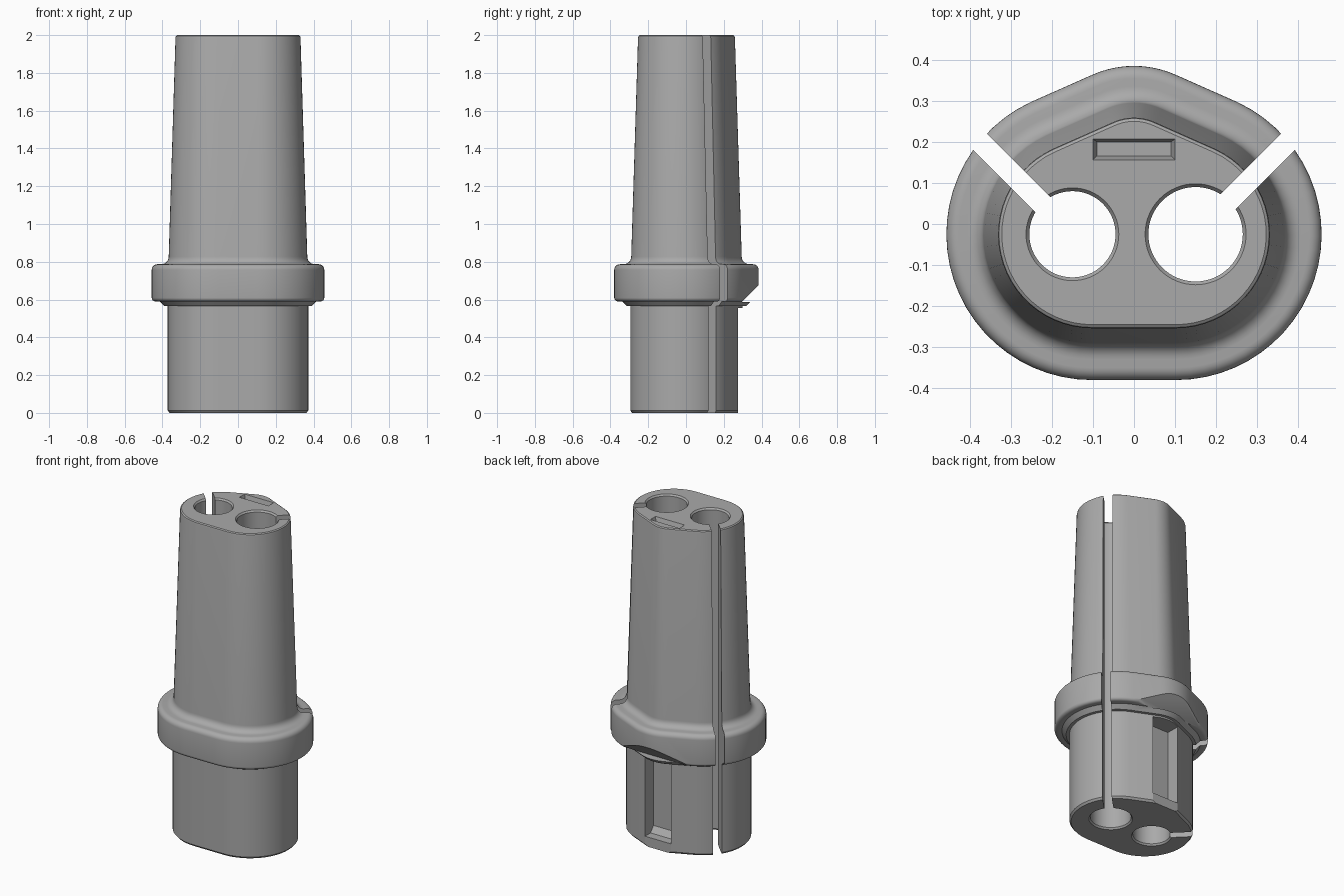
import bpy
import bmesh
from math import sin, cos, pi, radians

cube = bpy.data.objects.get("Cube")
if cube:
    bpy.data.objects.remove(cube, do_unlink=True)

grey = bpy.data.materials.new("plain grey")
grey.use_nodes = True
GREY = (0.4, 0.4, 0.4, 1)
grey.diffuse_color = GREY
grey.node_tree.nodes["Principled BSDF"].inputs["Base Color"].default_value = GREY


def loft(name, rings):
    """Skin a stack of equal rings into a closed solid."""
    bm = bmesh.new()
    loops = [[bm.verts.new(p) for p in ring] for ring in rings]
    n = len(loops[0])
    for a, b in zip(loops, loops[1:]):
        for i in range(n):
            j = (i + 1) % n
            bm.faces.new((a[i], a[j], b[j], b[i]))
    bm.faces.new(loops[0][::-1])
    bm.faces.new(loops[-1])
    bmesh.ops.recalc_face_normals(bm, faces=bm.faces)
    mesh = bpy.data.meshes.new(name)
    bm.to_mesh(mesh)
    bm.free()
    mesh.materials.append(grey)
    obj = bpy.data.objects.new(name, mesh)
    bpy.context.collection.objects.link(obj)
    return obj


def outline(r, z):
    """Two round sides joined to a tighter rounded back ridge."""
    arcs = [(0.102, -0.025, r, -90, 65, 26),
            (0, 0.135, r - 0.105, 65, 115, 10),
            (-0.102, -0.025, r, 115, 270, 26)]
    pts = []
    for cx, cy, rad, a0, a1, n in arcs:
        for i in range(n + 1):
            a = radians(a0 + (a1 - a0) * i / n)
            pts.append((cx + rad * cos(a), cy + rad * sin(a), z))
    return pts


def arc(cx, cz, r, a0, a1, n=6):
    steps = [radians(a0 + (a1 - a0) * i / n) for i in range(n + 1)]
    return [(cx + r * cos(a), cz + r * sin(a)) for a in steps]


def circle(cx, cy, r, z, n=64):
    return [(cx + r * cos(2 * pi * i / n), cy + r * sin(2 * pi * i / n), z) for i in range(n)]


def rect(x, y0, y1, z):
    return [(-x, y0, z), (x, y0, z), (x, y1, z), (-x, y1, z)]


def prism_x(name, half, profile):
    return loft(name, [[(x, y, z) for y, z in profile] for x in (-half, half)])


# Body: plug, collar and tapered sleeve as one (radius, height) profile
profile = [(0.26, 0), (0.27, 0.012), (0.27, 0.565), (0.288, 0.565), (0.312, 0.59), (0.337, 0.59)]
profile += arc(0.335, 0.61, 0.02, -60, 0, 4)
profile += arc(0.325, 0.757, 0.03, 0, 90)
profile += arc(0.305, 0.827, 0.04, 270, 180)
profile += [(0.229, 1.985), (0.227, 1.995), (0.22, 2.0)]
body = loft("connector_body", [outline(r, z) for r, z in profile])

cutters = []
for side, r in ((-1, 0.105), (1, 0.115)):
    # Through bore with a small chamfer at each end
    cx, cy, lip = side * 0.15, -0.025, r + 0.008
    rings = [(lip, -0.1), (lip, 0), (r, 0.01), (r, 1.99), (lip, 2.0), (lip, 2.1)]
    cutters.append(loft("bore_cutter", [circle(cx, cy, rad, z) for rad, z in rings]))
    # Diagonal slit from the bore to the outside
    w = 0.026 * 0.7071
    corners = [(0, -w, w), (0, w, -w), (0.5, w, -w), (0.5, -w, w)]
    cutters.append(loft("slit_cutter", [
        [(cx + side * (t + dx), cy + t + dy, z) for t, dx, dy in corners] for z in (-0.1, 2.1)]))

# Shallow bevelled pocket in the top
cutters.append(loft("pocket_cutter", [
    rect(0.09, 0.166, 0.2, 1.97), rect(0.1, 0.156, 0.207, 2.0), rect(0.1, 0.156, 0.207, 2.1)]))

# Latch recess in the back of the plug, with a sill at the bottom
cutters.append(prism_x("recess_cutter", 0.09, [
    (0.19, 0.555), (0.19, 0.095), (0.22, 0.06), (0.274, 0.06),
    (0.274, -0.1), (0.5, -0.1), (0.5, 0.555)]))

# Slanted cut under the back of the collar
cutters.append(prism_x("collar_cutter", 0.6, [(0.295, 0.588), (0.5, 0.588), (0.5, 0.793)]))

bpy.context.view_layer.objects.active = body
for c in cutters:
    mod = body.modifiers.new(c.name, "BOOLEAN")
    mod.operation = "DIFFERENCE"
    mod.solver = "EXACT"
    mod.object = c
    bpy.ops.object.modifier_apply(modifier=mod.name)
    bpy.data.objects.remove(c, do_unlink=True)

bpy.ops.object.select_all(action="DESELECT")
body.select_set(True)
bpy.ops.object.shade_smooth_by_angle(angle=radians(30))
